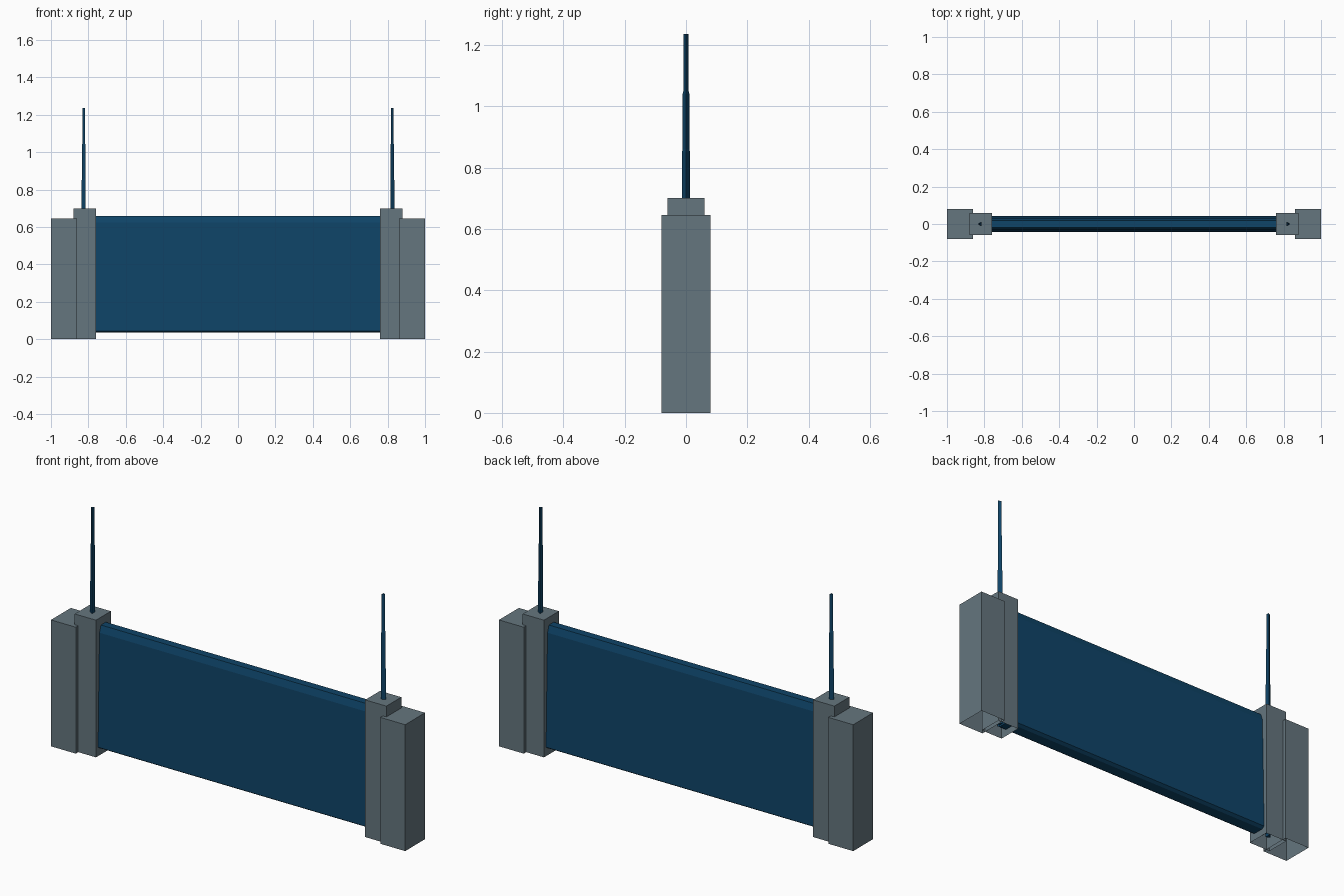
import bpy
import bmesh
import math

if "Cube" in bpy.data.objects:
    bpy.data.objects.remove(bpy.data.objects["Cube"], do_unlink=True)


def make_material(name, color):
    mat = bpy.data.materials.new(name)
    mat.use_nodes = True
    mat.diffuse_color = color
    mat.node_tree.nodes["Principled BSDF"].inputs["Base Color"].default_value = color
    return mat


grey = make_material("slate grey", (0.13, 0.18, 0.21, 1))
blue = make_material("deep blue", (0.0045, 0.058, 0.138, 1))


def finish(name, bm, mat):
    bmesh.ops.recalc_face_normals(bm, faces=bm.faces)
    mesh = bpy.data.meshes.new(name)
    bm.to_mesh(mesh)
    bm.free()
    mesh.materials.append(mat)
    obj = bpy.data.objects.new(name, mesh)
    bpy.context.collection.objects.link(obj)
    return obj


def open_box(name, x0, x1, half_depth, height):
    """Post shell standing on the ground with an open underside."""
    bm = bmesh.new()
    bmesh.ops.create_cube(bm, size=1)
    for v in bm.verts:
        v.co.x = x1 if v.co.x > 0 else x0
        v.co.y = half_depth if v.co.y > 0 else -half_depth
        v.co.z = height if v.co.z > 0 else 0
    bmesh.ops.recalc_face_normals(bm, faces=bm.faces)
    under = [f for f in bm.faces if f.normal.z < -0.9]
    bmesh.ops.delete(bm, geom=under, context="FACES_ONLY")
    return finish(name, bm, grey)


def loft(name, rings, mat):
    """Bridge matching rings of points and cap both ends."""
    bm = bmesh.new()
    loops = [[bm.verts.new(p) for p in ring] for ring in rings]
    for a, b in zip(loops, loops[1:]):
        for i in range(len(a)):
            j = (i + 1) % len(a)
            bm.faces.new((a[i], a[j], b[j], b[i]))
    bm.faces.new(loops[0])
    bm.faces.new(loops[-1])
    return finish(name, bm, mat)


# Triangular pole narrowing in two short steps
pole_steps = [(0.03, 0.0135), (0.85, 0.0135), (0.86, 0.0115),
              (1.04, 0.0115), (1.05, 0.009), (1.235, 0.009)]


def pole(name, side):
    rings = []
    for z, r in pole_steps:
        ring = []
        for k in range(3):
            a = k * math.tau / 3
            ring.append((side * (0.822 + r * math.cos(a)), r * 1.1 * math.sin(a), z))
        rings.append(ring)
    return loft(name, rings, blue)


# Posts and poles at both ends
for side, word in ((1, "left"), (-1, "right")):
    open_box(word + "_outer_post", side * 0.86, side * 1.0, 0.08, 0.645)
    open_box(word + "_inner_post", side * 0.76, side * 0.88, 0.06, 0.70)
    pole(word + "_pole", side)

# Barrier panel: wider at the foot, with chamfered top and bottom
half = [(0.028, 0.035), (0.043, 0.045), (0.036, 0.40), (0.031, 0.625), (0.02, 0.66)]
section = half + [(-y, z) for y, z in reversed(half)]
loft("barrier_panel", [[(x, y, z) for y, z in section] for x in (-0.80, 0, 0.80)], blue)
